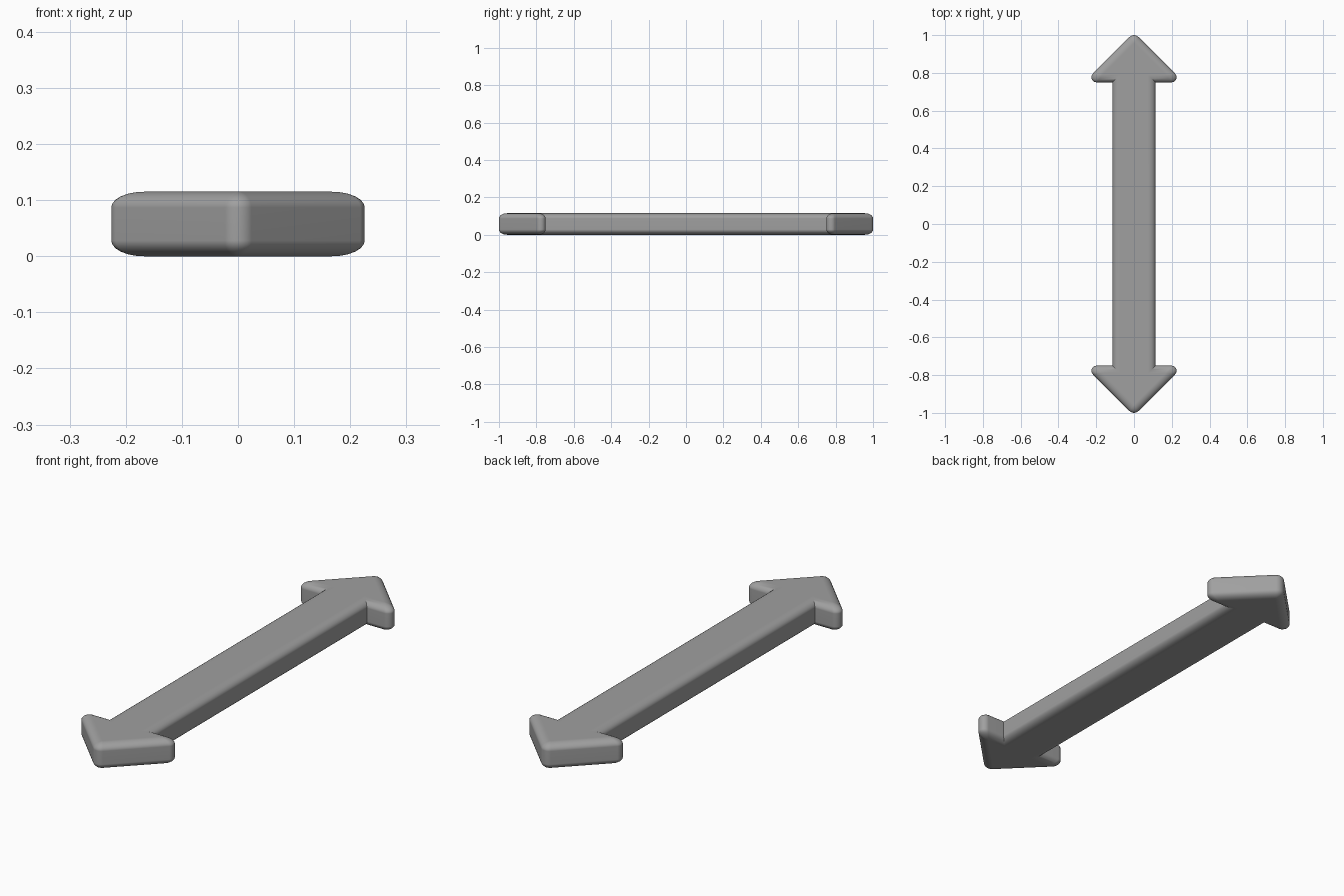
import bpy, bmesh, math
from mathutils import Vector

if "Cube" in bpy.data.objects:
    bpy.data.objects.remove(bpy.data.objects["Cube"])

HEIGHT = 0.115
INSET, DROP = 0.04, 0.028    # edge rounding: sideways and vertical
WING, TIP = 0.027, 0.034     # plan radii of the side corners and the tips
ARC, STEPS = 6, 6

# Counter-clockwise sharp outline of the double arrow
half = [(0.113, 0.75), (0.264, 0.75), (0, 1.0141), (-0.264, 0.75), (-0.113, 0.75)]
outline = [Vector(p) for p in half] + [Vector((-x, -y)) for x, y in half]


def contour(inset, scale):
    """Outline moved inward, with its convex corners rounded."""
    pts = []
    n = len(outline)
    for i, p in enumerate(outline):
        radius = scale * (TIP if p.x == 0 else WING)
        a = (p - outline[i - 1]).normalized()
        b = (outline[(i + 1) % n] - p).normalized()
        na, nb = Vector((a.y, -a.x)), Vector((b.y, -b.x))
        miter = (na + nb) / (1 + na.dot(nb))
        p = p - miter * inset
        if a.cross(b) < 0:
            pts.append(p)
            continue
        c = p - miter * radius
        start = math.atan2(na.y, na.x)
        turn = math.atan2(a.cross(b), a.dot(b))
        for k in range(ARC + 1):
            t = start + turn * k / ARC
            pts.append(c + radius * Vector((math.cos(t), math.sin(t))))
    return pts


# Stack contours from the underside to the top face
levels = []
for k in range(STEPS + 1):
    t = math.pi / 2 * (1 - k / STEPS)
    levels.append((DROP * (1 - math.sin(t)), INSET * (1 - math.cos(t)), math.cos(t)))
levels += [(HEIGHT - z, d, s) for z, d, s in reversed(levels)]

bm = bmesh.new()
rings = [[bm.verts.new((p.x, p.y, z)) for p in contour(d, s)] for z, d, s in levels]
for lo, hi in zip(rings, rings[1:]):
    for i in range(len(lo)):
        j = (i + 1) % len(lo)
        bm.faces.new((lo[i], lo[j], hi[j], hi[i]))
bm.faces.new(rings[0][::-1])
bm.faces.new(rings[-1])
bmesh.ops.remove_doubles(bm, verts=bm.verts[:], dist=1e-5)
bmesh.ops.recalc_face_normals(bm, faces=bm.faces[:])

mesh = bpy.data.meshes.new("double_arrow")
bm.to_mesh(mesh)
bm.free()
arrow = bpy.data.objects.new("double_arrow", mesh)
bpy.context.collection.objects.link(arrow)

# Dark grey
mat = bpy.data.materials.new("dark_grey")
mat.diffuse_color = (0.35, 0.35, 0.35, 1)
mat.use_nodes = True
mat.node_tree.nodes["Principled BSDF"].inputs["Base Color"].default_value = mat.diffuse_color
mesh.materials.append(mat)

bpy.context.view_layer.objects.active = arrow
arrow.select_set(True)
bpy.ops.object.shade_smooth_by_angle(angle=math.radians(35))

# Keep the flat faces evenly shaded
wn = arrow.modifiers.new("flat_shading", 'WEIGHTED_NORMAL')
wn.keep_sharp = True
